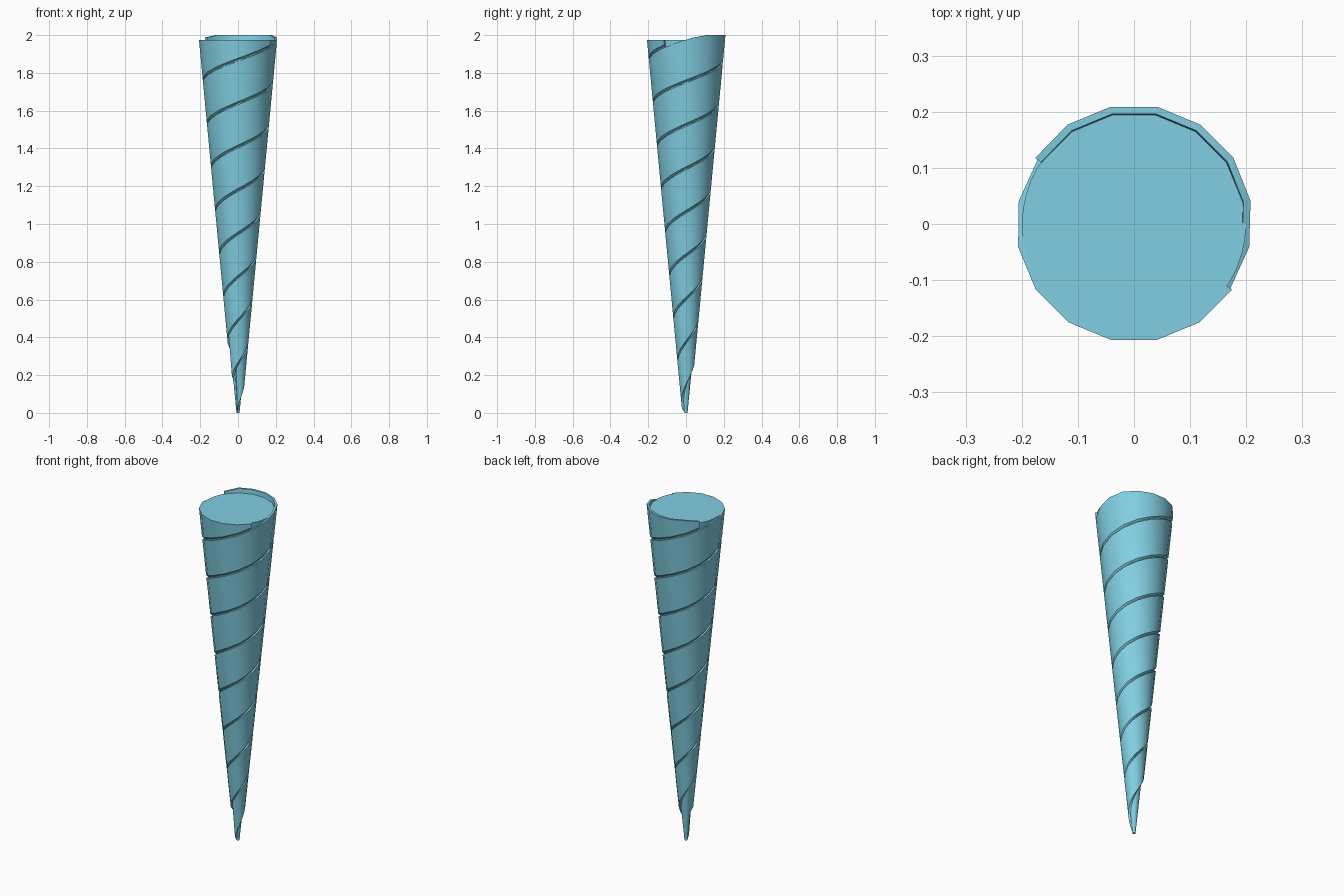
import bpy, bmesh
from math import sin, cos, radians

if "Cube" in bpy.data.objects:
    bpy.data.objects.remove(bpy.data.objects["Cube"])

PITCH = 0.46      # rise of one full turn
GAP = 0.008       # half of the groove between bands
RIM = 1.975       # flat top of the core

blue = bpy.data.materials.new("light_blue")
blue.diffuse_color = (0.22, 0.62, 0.76, 1)
blue.use_nodes = True
blue.node_tree.nodes["Principled BSDF"].inputs["Base Color"].default_value = blue.diffuse_color


def r_core(z):
    return 0.008 + 0.097 * z


def r_band(z):
    return 0.02 + 0.0965 * z


def finish(bm, name):
    bmesh.ops.remove_doubles(bm, verts=bm.verts, dist=1e-5)
    bmesh.ops.dissolve_degenerate(bm, edges=bm.edges, dist=1e-5)
    bmesh.ops.recalc_face_normals(bm, faces=bm.faces)
    mesh = bpy.data.meshes.new(name)
    bm.to_mesh(mesh)
    bm.free()
    ob = bpy.data.objects.new(name, mesh)
    bpy.context.collection.objects.link(ob)
    mesh.materials.append(blue)
    bpy.ops.object.select_all(action='DESELECT')
    ob.select_set(True)
    bpy.context.view_layer.objects.active = ob
    bpy.ops.object.shade_smooth_by_angle(angle=radians(30))


def top_limit(deg):
    # the band ends stand slightly proud of the core at the back
    a = deg % 360
    if 30 < a < 130:
        return 2.0
    return 1.987 if 5 < a < 150 else RIM


def spiral_band(name, start, z0):
    bm = bmesh.new()
    rings = []
    for k in range(110):
        deg = start + 22.5 * k
        base = z0 + PITCH * (deg - 270) / 360
        lim = top_limit(deg)
        if base + GAP >= lim:
            break
        lo = max(0.0, base + GAP)
        hi = min(lim, base + PITCH / 2 - GAP)
        c, s = cos(radians(deg)), sin(radians(deg))
        # inner edge sits just inside the core, outer edge on the silhouette
        pts = [(r_core(lo) - 0.002, max(0, lo - 0.012)), (r_band(lo), lo),
               (r_band(hi), hi), (r_core(hi) - 0.002, hi)]
        if k == 0:
            pts = [(r_core(z), z) for _, z in pts]
        rings.append([bm.verts.new((r * c, r * s, z)) for r, z in pts])
    for a, b in zip(rings, rings[1:]):
        for i in range(4):
            j = (i + 1) % 4
            bm.faces.new((a[i], b[i], b[j], a[j]))
    bm.faces.new(rings[0])
    bm.faces.new(rings[-1])
    finish(bm, name)


# tapered core standing on its tip
bm = bmesh.new()
bmesh.ops.create_cone(bm, cap_ends=True, segments=48, radius1=r_core(0),
                      radius2=r_core(RIM), depth=RIM)
bmesh.ops.translate(bm, verts=bm.verts, vec=(0, 0, RIM / 2))
finish(bm, "core")

# two bands wound around the core, half a pitch apart
spiral_band("spiral_band_a", 258.75 - 22.5, 1.87 - 4 * PITCH)
spiral_band("spiral_band_b", 191.25, 1.87 - 3.5 * PITCH)
